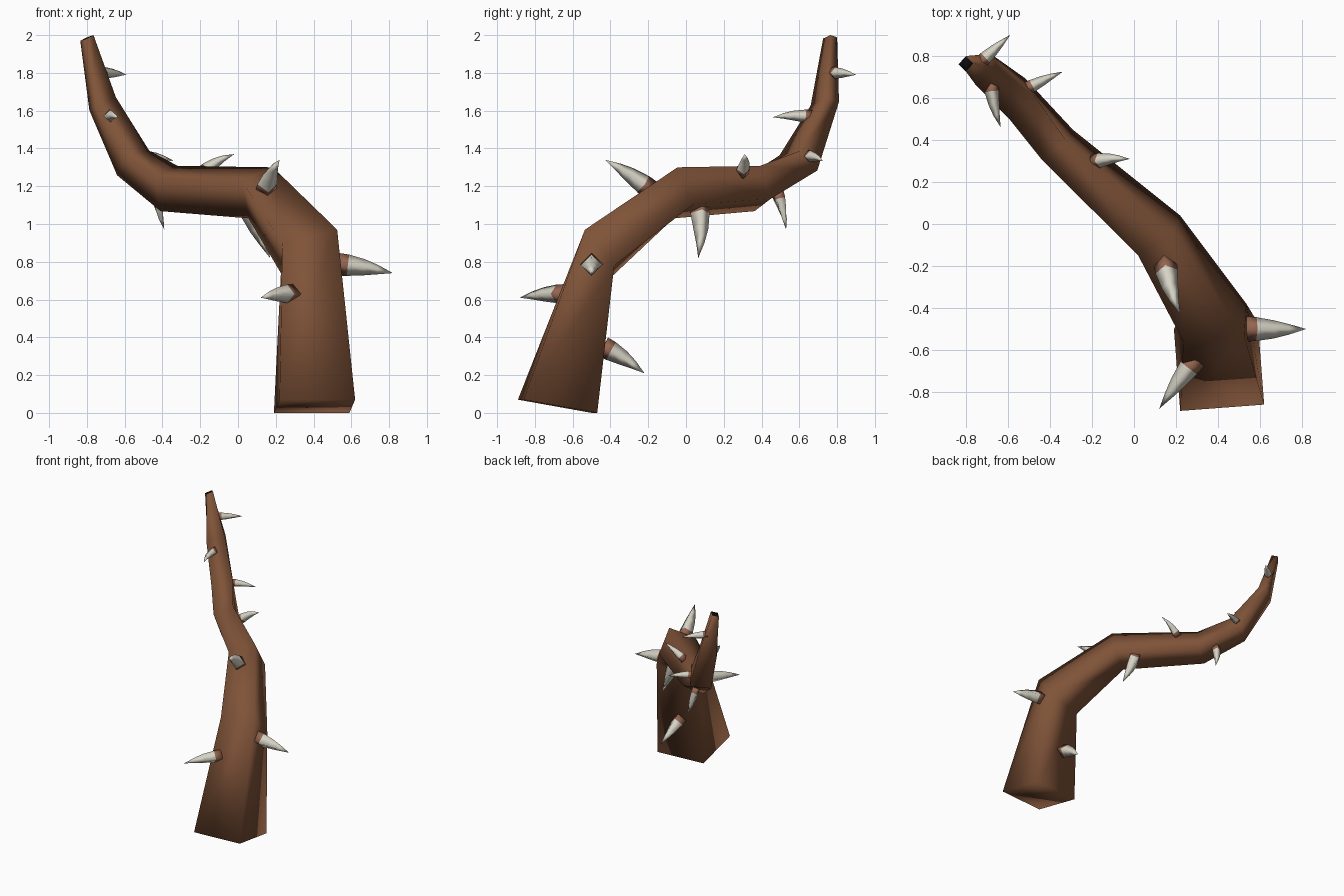
import bpy, bmesh
from mathutils import Vector as V
from mathutils.geometry import intersect_point_line

if "Cube" in bpy.data.objects:
    bpy.data.objects.remove(bpy.data.objects["Cube"])


def material(name, rgb):
    m = bpy.data.materials.new(name)
    m.diffuse_color = (*rgb, 1)
    m.use_nodes = True
    m.node_tree.nodes["Principled BSDF"].inputs["Base Color"].default_value = m.diffuse_color
    return m


BARK = material("brown bark", (0.215, 0.087, 0.040))
TIP = material("black tip", (0.003, 0.003, 0.003))
COLLAR = material("pale brown collar", (0.30, 0.13, 0.08))
THORN = material("bone white", (0.68, 0.65, 0.56))


def loft(name, rings, mats, side_mat, end_mat=0):
    """Skin a list of vertex rings; side_mat(i) gives the material of band i."""
    bm = bmesh.new()
    loops = [[bm.verts.new(p) for p in ring] for ring in rings]
    for i, (r0, r1) in enumerate(zip(loops, loops[1:])):
        n = len(r0)
        for k in range(n):
            j = (k + 1) % n
            f = bm.faces.new([r0[k], r0[j], r1[j], r1[k]] if len(r1) > 1
                             else [r0[k], r0[j], r1[0]])
            f.material_index = side_mat(i)
    bm.faces.new(loops[0][::-1])
    if len(loops[-1]) > 2:
        bm.faces.new(loops[-1]).material_index = end_mat
    bmesh.ops.recalc_face_normals(bm, faces=bm.faces)
    for f in bm.faces:
        f.smooth = True
    me = bpy.data.meshes.new(name)
    bm.to_mesh(me)
    bm.free()
    for m in mats:
        me.materials.append(m)
    ob = bpy.data.objects.new(name, me)
    bpy.context.collection.objects.link(ob)
    return ob


# Vine stem: square sections as centre and two half diagonals
SECTIONS = [
    ((.405, -.68, .035), (-.185, -.21, .035), (.215, -.18, .035)),
    ((.385, -.47, .84), (-.15, -.09, .06), (.14, -.065, .13)),
    ((.12, -.055, 1.165), (-.10, -.095, .06), (.065, .01, .135)),
    ((-.365, .378, 1.188), (-.075, -.07, .055), (.045, .015, .12)),
    ((-.555, .595, 1.323), (-.035, -.10, .04), (.085, .01, .065)),
    ((-.717, .735, 1.637), (-.035, -.075, -.01), (.07, .01, .035)),
    ((-.80, .763, 1.985), (0, -.037, -.003), (.035, .002, .015)),
]
SECTIONS = [tuple(V(p) for p in s) for s in SECTIONS]
loft("stem", [[c + a, c + b, c - a, c - b] for c, a, b in SECTIONS],
     [BARK, TIP], lambda i: 0, end_mat=1)


def nearest_on_axis(p):
    best = []
    for s0, s1 in zip(SECTIONS, SECTIONS[1:]):
        q, t = intersect_point_line(p, s0[0], s1[0])
        q = s0[0].lerp(s1[0], min(1, max(0, t)))
        best.append(((p - q).length, q))
    return min(best, key=lambda e: e[0])[1]


def thorn(name, base, tip, r):
    """Four sided thorn leaving the stem squarely and curving to its tip."""
    base, tip = V(base), V(tip)
    length = (tip - base).length
    out = (base - nearest_on_axis(base)).normalized()
    aim = (out * 0.6 + (tip - base).normalized()).normalized()
    start = base - aim * 0.02
    ctrl = base + aim * length * 0.5
    rings = []
    for t, k in ((0, 1.0), (.17, .95), (.2, .92), (.45, .72), (.7, .42)):
        p = start * (1 - t) ** 2 + ctrl * 2 * t * (1 - t) + tip * t * t
        d = ((ctrl - start) * (1 - t) + (tip - ctrl) * t).normalized()
        u = (V((0, 0, 1)) - d * d.z).normalized()
        w = d.cross(u)
        rings.append([p + v * r * k for v in (u, w, -u, -w)])
    rings.append([tip])
    loft(name, rings, [COLLAR, THORN], lambda i: 0 if i == 0 else 1)


# Thorns: base, tip, radius
THORNS = [
    ((.55, -.50, .785), (.82, -.50, .74), .06),
    ((.28, -.66, .63), (.12, -.88, .61), .052),
    ((.36, -.42, .34), (.39, -.22, .21), .056),
    ((.15, -.20, 1.19), (.22, -.43, 1.34), .056),
    ((.05, .07, 1.09), (.17, .065, .82), .055),
    ((-.43, .49, 1.15), (-.39, .53, .97), .036),
    ((-.18, .30, 1.28), (-.02, .31, 1.37), .037),
    ((-.50, .65, 1.36), (-.34, .725, 1.335), .032),
    ((-.68, .65, 1.57), (-.635, .46, 1.565), .036),
    ((-.72, .78, 1.80), (-.59, .90, 1.79), .033),
]
for i, spec in enumerate(THORNS):
    thorn(f"thorn_{i + 1}", *spec)
